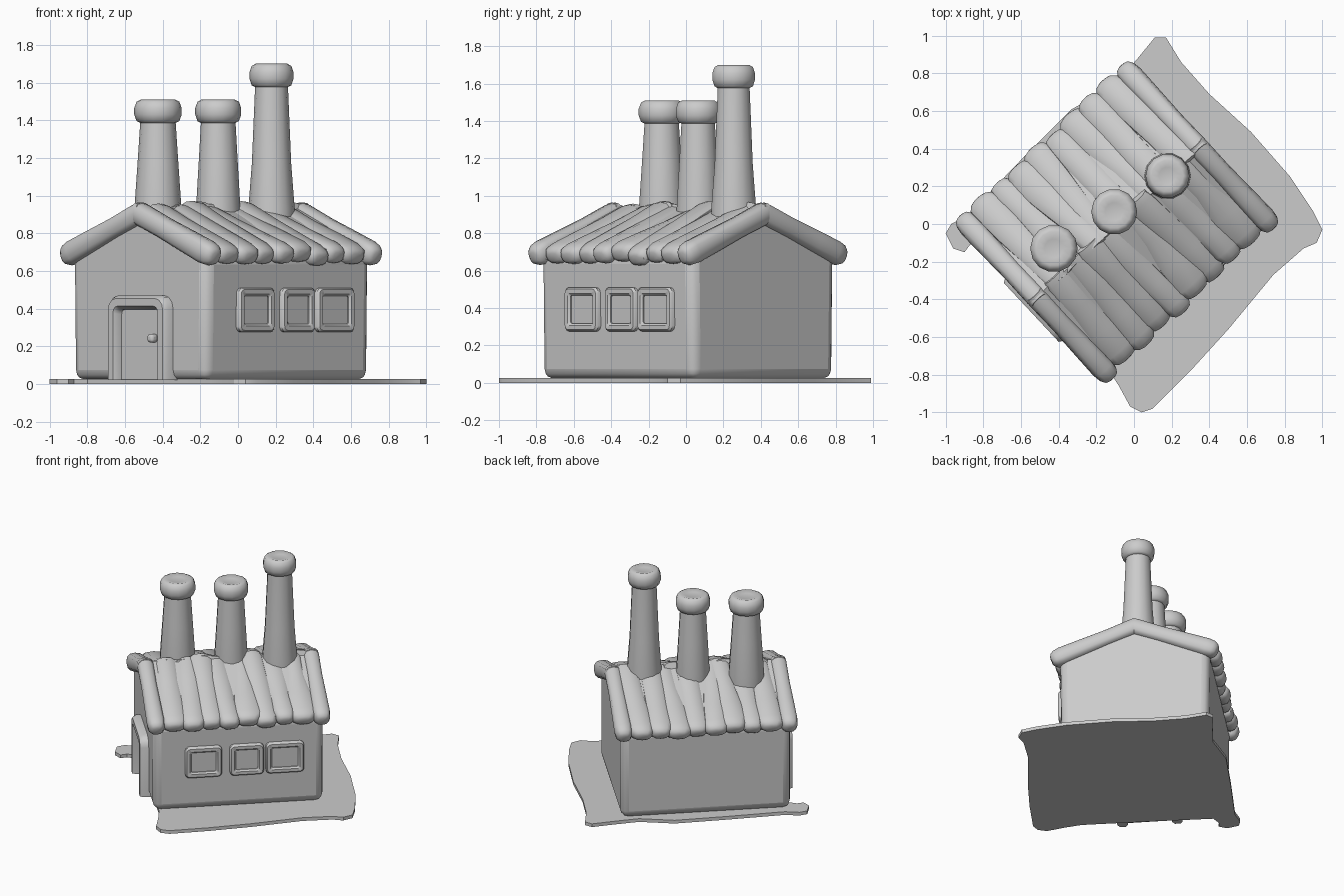
import bpy, bmesh, math, random
from mathutils import Matrix, Vector

if "Cube" in bpy.data.objects:
    bpy.data.objects.remove(bpy.data.objects["Cube"])

random.seed(4)
HOUSE = Matrix.Translation((-0.09, 0.01, 0)) @ Matrix.Rotation(math.radians(43), 4, 'Z')
A, B = 0.60, 0.53            # half length and half width of the walls


def finish(name, bm, matrix=HOUSE, bevel=0, segments=3, angle=35):
    bmesh.ops.recalc_face_normals(bm, faces=bm.faces[:])
    me = bpy.data.meshes.new(name)
    bm.to_mesh(me)
    bm.free()
    ob = bpy.data.objects.new(name, me)
    bpy.context.collection.objects.link(ob)
    ob.matrix_world = matrix
    if bevel:
        m = ob.modifiers.new("bevel", 'BEVEL')
        m.width, m.segments = bevel, segments
        m.limit_method, m.angle_limit = 'ANGLE', math.radians(25)
    bpy.ops.object.select_all(action='DESELECT')
    ob.select_set(True)
    bpy.context.view_layer.objects.active = ob
    bpy.ops.object.shade_smooth_by_angle(angle=math.radians(angle))
    return ob


def loft(rings, closed=False):
    """Skin rings of points; caps the ends unless closed into a loop."""
    bm = bmesh.new()
    vs = [[bm.verts.new(p) for p in r] for r in rings]
    n = len(vs[0])
    for i in range(len(vs) if closed else len(vs) - 1):
        a, b = vs[i], vs[(i + 1) % len(vs)]
        for j in range(n):
            bm.faces.new((a[j], a[(j + 1) % n], b[(j + 1) % n], b[j]))
    if not closed:
        bm.faces.new(vs[0])
        bm.faces.new(vs[-1])
    return bm


def box(name, lo, hi, bevel):
    rings = [[(lo[0], lo[1], z), (hi[0], lo[1], z), (hi[0], hi[1], z), (lo[0], hi[1], z)]
             for z in (lo[2], hi[2])]
    return finish(name, loft(rings), bevel=bevel)


# Ground plate with wavy outline
outline = [(0.11, 0.99), (0.17, 0.99), (0.25, 0.86), (0.40, 0.69), (0.62, 0.49), (0.83, 0.25),
           (0.95, 0.07), (1.0, -0.03), (0.97, -0.10), (0.90, -0.13), (0.74, -0.27),
           (0.50, -0.56), (0.30, -0.78), (0.10, -0.98), (0.04, -1.0), (-0.02, -0.97),
           (-0.08, -0.86), (-0.15, -0.75), (-0.50, -0.39), (-0.80, -0.09), (-0.87, -0.11),
           (-0.90, -0.15), (-0.96, -0.13), (-1.0, -0.05), (-0.97, 0.0), (-0.88, 0.05),
           (-0.60, 0.34), (-0.33, 0.61), (-0.11, 0.73), (0.02, 0.88)]
finish("ground_plate", loft([[(x, y, z) for x, y in outline] for z in (0, 0.025)]),
       Matrix.Identity(4), angle=30)

# Walls: gabled prism with soft edges
gable = [(-B + 0.01, 0.02), (B - 0.01, 0.02), (B, 0.69), (0, 0.905), (-B, 0.69)]
finish("walls", loft([[(x, y, z) for y, z in gable] for x in (-A, A)]), bevel=0.055)


# Roof planks: lumpy rounded strips from ridge to eave
def plank(name, x, side, half, thick, reach=0.575, jitter=0.0):
    r = lambda s: random.uniform(-s, s)
    skew, grow = r(jitter), 1 + r(0.12 if jitter else 0)
    ridge, eave = Vector((x + skew, -0.03 * side, 0.915 + r(jitter * 0.3))), \
        Vector((x, side * (reach + r(jitter * 0.4)), 0.672 + r(jitter * 0.25)))
    axis = (eave - ridge).normalized()
    up = Vector((1, 0, 0)).cross(axis) * side
    if up.z < 0:
        up = -up
    rings = []
    for t, s in ((0, .85), (.06, .96), (.35, .92), (.65, 1), (.88, 1.05), (.95, .95), (.985, .72), (1, .42)):
        c = ridge.lerp(eave, t)
        w = half * s * (grow if t > .5 else 2 - grow) * (1 + r(jitter))
        ring = []
        for k in range(12):
            a = math.tau * k / 12
            cx, cy = math.cos(a), math.sin(a)
            sq = lambda v: math.copysign(abs(v) ** 0.75, v)
            ring.append(c + Vector((w * sq(cx), 0, 0)) + up * (thick * s * sq(cy)))
        rings.append(ring)
    finish(name, loft(rings), angle=40)


N = 8
for side, label in ((-1, "right"), (1, "left")):
    for end, tag in ((-1, "front"), (1, "back")):
        plank(f"roof_trim_{tag}_{label}", end * 0.585, side, 0.06, 0.062, 0.585)
    for i in range(N):
        x = -0.455 + 0.91 * i / (N - 1)
        plank(f"roof_plank_{label}_{i + 1}", x, side, 0.082, 0.054, jitter=0.05)
    # Slab closing the gaps under the planks
    prof = [(0, 0.94), (side * 0.54, 0.715), (side * 0.54, 0.66), (0, 0.88)]
    finish(f"roof_slab_{label}", loft([[(x, y, z) for y, z in prof] for x in (-0.58, 0.58)]))


# Chimneys: tapered stacks with bulging caps
def lathe(name, profile, x, y, sides=14):
    rings = [[(x + r * math.cos(math.tau * k / sides), y + r * math.sin(math.tau * k / sides), z)
              for k in range(sides)] for r, z in profile]
    finish(name, loft(rings), Matrix.Identity(4), angle=50)


for i, (x, y, base, neck, cap, top) in enumerate((
        (-0.425, -0.13, 0.125, 0.092, 0.126, 1.51),
        (-0.105, 0.065, 0.118, 0.090, 0.122, 1.51),
        (0.178, 0.255, 0.123, 0.086, 0.117, 1.70))):
    lathe(f"chimney_{i + 1}", [(base, 0.80), (base, 0.93), ((base + neck) / 2, 1.17), (neck, top - 0.09)], x, y)
    lathe(f"chimney_cap_{i + 1}", [(neck, top - 0.125), (cap * .9, top - 0.115), (cap, top - 0.08),
                                   (cap, top - 0.045), (cap * .9, top - 0.012), (cap * .72, top),
                                   (cap * .4, top - 0.012)], x, y)


# Rectangular frames with rounded corners, on a wall plane
def frame(name, place, w, z0, z1, bar, depth, radius, arch=False):
    def path(inset):
        r, pts = max(radius - inset * 0.6, 0.012), []
        hw, lo, hi = w - inset, z0 + (0 if arch else inset), z1 - inset
        corners = [(hw - r, hi - r, 0), (-hw + r, hi - r, 90)]
        if not arch:
            corners += [(-hw + r, lo + r, 180), (hw - r, lo + r, 270)]
        for cx, cz, a0 in corners:
            for k in range(4):
                a = math.radians(a0 + 30 * k)
                pts.append((cx + r * math.cos(a), cz + r * math.sin(a)))
        return [(hw, lo)] + pts + [(-hw, lo)] if arch else pts
    section = [(0, -0.04), (0, depth * .55), (bar * .22, depth), (bar * .75, depth),
               (bar, depth * .55), (bar, -0.04)]
    cols = [[place(p, z, d) for p, z in path(i)] for i, d in section]
    finish(name, loft([list(r) for r in zip(*cols)], closed=not arch), angle=40)


# Windows along the right wall
for i, (x, w) in enumerate(((-0.25, 0.13), (0.055, 0.12), (0.325, 0.135))):
    frame(f"window_frame_{i + 1}", lambda p, z, d: (x + p, -B - d, z), w, 0.275, 0.51, 0.042, 0.025, 0.03)
    box(f"window_pane_{i + 1}", (x - w + .03, -B - 0.006, 0.305), (x + w - .03, -B + 0.04, 0.48), 0.004)

# Door, frame and handle on the front gable wall
DY = -0.04
frame("door_frame", lambda p, z, d: (-A - d, DY + p, z), 0.23, 0.02, 0.47, 0.075, 0.06, 0.07, arch=True)
box("door_panel", (-A - 0.014, DY - 0.165, 0.02), (-A + 0.03, DY + 0.165, 0.405), 0.006)
box("door_handle", (-A - 0.05, DY - 0.12, 0.22), (-A, DY - 0.075, 0.265), 0.015)
